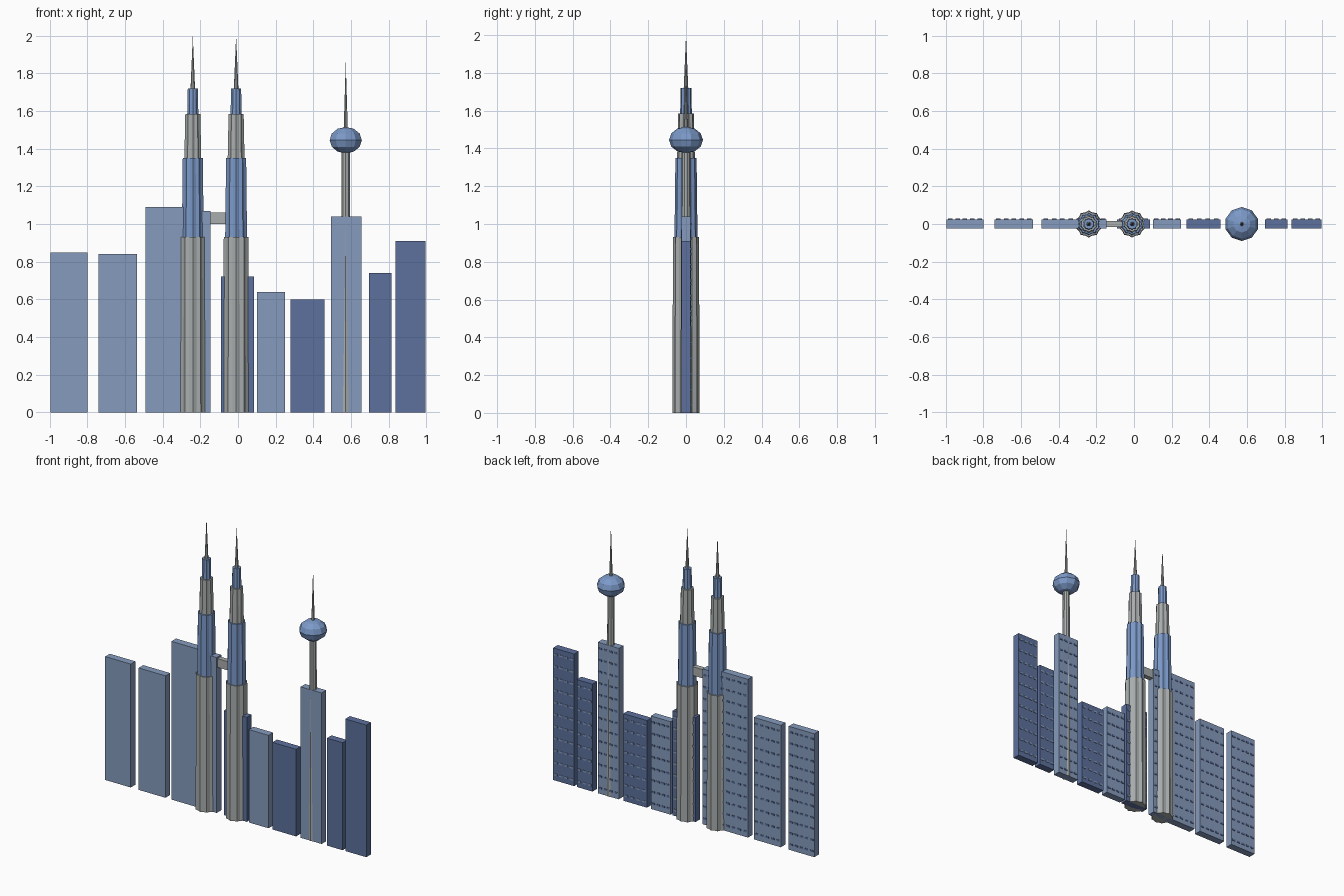
import bpy, bmesh, math
from mathutils import Matrix

if "Cube" in bpy.data.objects:
    bpy.data.objects.remove(bpy.data.objects["Cube"])


def material(name, r, g, b):
    m = bpy.data.materials.new(name)
    m.diffuse_color = (r, g, b, 1)
    m.use_nodes = True
    m.node_tree.nodes["Principled BSDF"].inputs["Base Color"].default_value = m.diffuse_color
    return m


LIGHT = material("light_block_blue", 0.24, 0.33, 0.51)
DARK = material("dark_block_blue", 0.11, 0.165, 0.34)
BLUE = material("tower_blue", 0.20, 0.32, 0.58)
GREY = material("concrete_grey", 0.40, 0.42, 0.42)


def finish(name, bm, mat):
    bmesh.ops.recalc_face_normals(bm, faces=bm.faces)
    me = bpy.data.meshes.new(name)
    bm.to_mesh(me)
    bm.free()
    me.materials.append(mat)
    ob = bpy.data.objects.new(name, me)
    bpy.context.collection.objects.link(ob)
    return ob


def add_box(bm, x0, x1, y0, y1, z0, z1):
    mat = Matrix.Translation(((x0 + x1) / 2, (y0 + y1) / 2, (z0 + z1) / 2))
    mat = mat @ Matrix.Diagonal((x1 - x0, y1 - y0, z1 - z0, 1))
    bmesh.ops.create_cube(bm, size=1, matrix=mat)


def box(name, mat, *size):
    bm = bmesh.new()
    add_box(bm, *size)
    return finish(name, bm, mat)


def lathe(name, mat, cx, profile, sides, inner=None):
    """Stack rings of (radius, z); inner < 1 pulls in every second point as a star."""
    bm = bmesh.new()
    n = sides * 2 if inner else sides
    rings = []
    for r, z in profile:
        if r == 0:
            rings.append([bm.verts.new((cx, 0, z))])
            continue
        ring = []
        for i in range(n):
            a = math.pi / 2 + 2 * math.pi * i / n
            k = r * (inner if inner and i % 2 else 1)
            ring.append(bm.verts.new((cx + k * math.cos(a), k * math.sin(a), z)))
        rings.append(ring)
    for a, b in zip(rings, rings[1:]):
        for i in range(n):
            j = (i + 1) % n
            if len(a) == 1:
                bm.faces.new((a[0], b[j], b[i]))
            elif len(b) == 1:
                bm.faces.new((a[i], a[j], b[0]))
            else:
                bm.faces.new((a[i], a[j], b[j], b[i]))
    for end in (rings[0], rings[-1]):
        if len(end) > 1:
            bm.faces.new(end)
    return finish(name, bm, mat)


# Slab blocks: left, right, height, colour
D = 0.025
blocks = [
    (-0.995, -0.80, 0.85, LIGHT), (-0.74, -0.535, 0.84, LIGHT),
    (-0.49, -0.27, 1.09, LIGHT), (-0.25, -0.145, 1.07, LIGHT),
    (-0.09, 0.085, 0.72, DARK), (0.10, 0.25, 0.64, LIGHT),
    (0.28, 0.46, 0.60, DARK), (0.495, 0.655, 1.04, LIGHT),
    (0.695, 0.815, 0.74, DARK), (0.835, 0.995, 0.91, DARK),
]
for n, (x0, x1, h, mat) in enumerate(blocks, 1):
    box(f"block_{n}", mat, x0, x1, -D, D, 0, h)
    # Rows of thin window plates on the back
    bm = bmesh.new()
    cols = max(2, round((x1 - x0) / 0.04))
    rows = round(h / 0.08)
    pitch, step = (x1 - x0) / cols, h / rows
    for c in range(cols):
        for r in range(rows):
            x, z = x0 + (c + 0.5) * pitch, (r + 0.5) * step
            add_box(bm, x - 0.012, x + 0.012, D - 0.001, D + 0.003, z - 0.006, z + 0.006)
    finish(f"block_{n}_windows", bm, DARK if mat is LIGHT else LIGHT)

# Twin stepped towers with star-shaped plan
tiers = [(0.072, 0.069, 0, 0.93, GREY), (0.061, 0.056, 0.93, 1.35, BLUE),
         (0.047, 0.042, 1.35, 1.585, GREY), (0.031, 0.028, 1.585, 1.72, BLUE)]
for side, cx in (("left", -0.24), ("right", -0.01)):
    for n, (r0, r1, z0, z1, mat) in enumerate(tiers, 1):
        lathe(f"{side}_tower_tier_{n}", mat, cx, [(r0, z0), (r1, z1)], 10, 0.89)
    lathe(f"{side}_tower_spire", GREY, cx, [(0.012, 1.72), (0, 2.0)], 8)

# Bridge between the towers
box("sky_bridge", GREY, -0.22, -0.03, -0.017, 0.017, 1.0, 1.06)

# Broadcast tower with flattened ball
BX = 0.572
lathe("broadcast_shaft", GREY, BX, [(0.030, 0), (0.023, 1.40)], 10)
ball = [(0.09 * math.sin(i * math.pi / 6) if 0 < i < 6 else 0,
         1.445 - 0.07 * math.cos(i * math.pi / 6)) for i in range(7)]
lathe("broadcast_ball", BLUE, BX, ball, 10)
lathe("broadcast_antenna", GREY, BX, [(0.011, 1.50), (0, 1.86)], 8)
